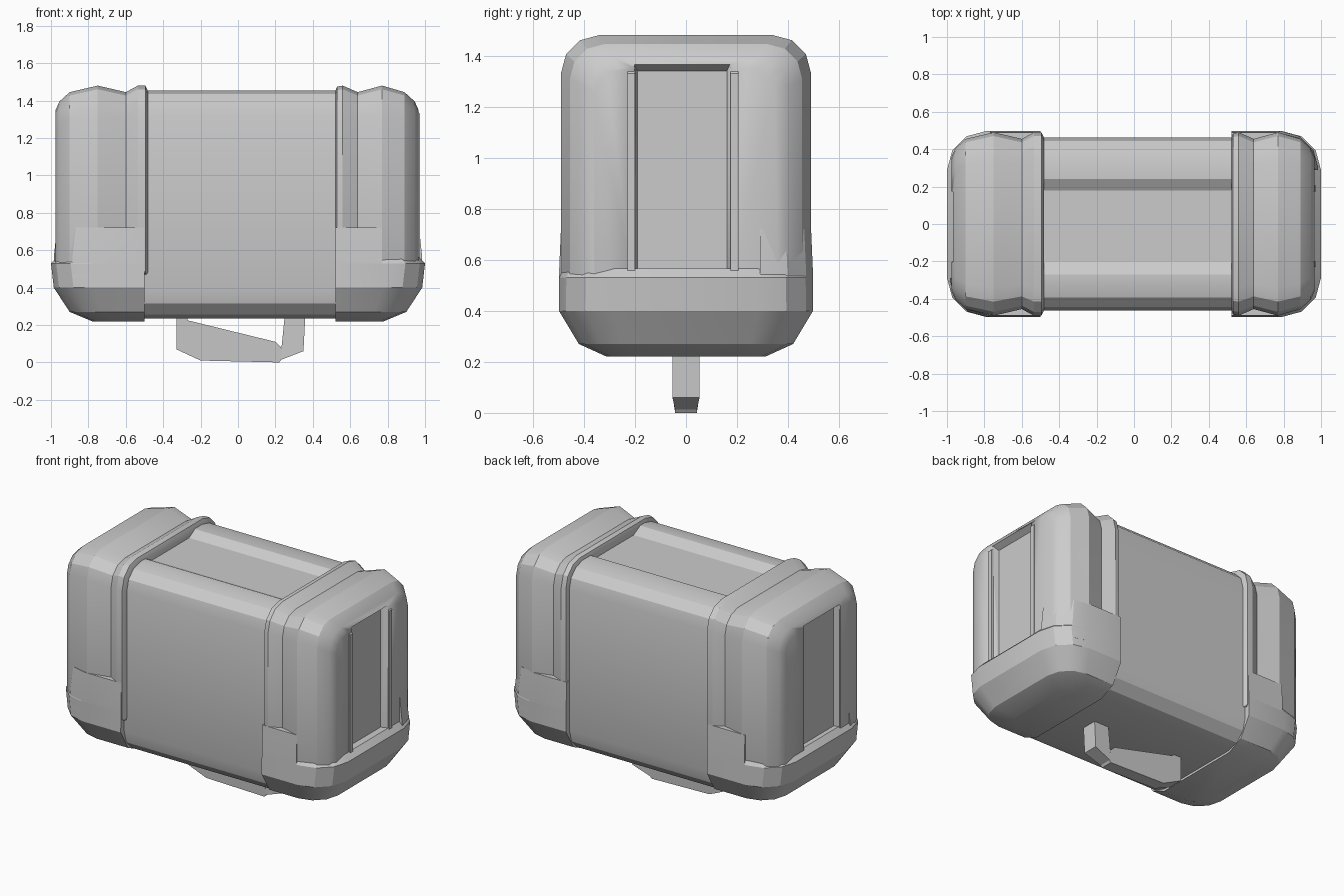
import bpy, bmesh, math

if "Cube" in bpy.data.objects:
    bpy.data.objects.remove(bpy.data.objects["Cube"])

def finish(name, bm):
    bmesh.ops.recalc_face_normals(bm, faces=bm.faces)
    me = bpy.data.meshes.new(name)
    bm.to_mesh(me)
    bm.free()
    ob = bpy.data.objects.new(name, me)
    bpy.context.collection.objects.link(ob)
    bpy.ops.object.select_all(action='DESELECT')
    ob.select_set(True)
    bpy.context.view_layer.objects.active = ob
    bpy.ops.object.shade_smooth_by_angle(angle=math.radians(25))
    return ob

def loft(name, rings):
    """Skin a closed solid through rings of 3D points."""
    bm = bmesh.new()
    vs = [[bm.verts.new(p) for p in r] for r in rings]
    n = len(vs[0])
    for a, b in zip(vs, vs[1:]):
        for i in range(n):
            j = (i + 1) % n
            bm.faces.new((a[i], a[j], b[j], b[i]))
    bm.faces.new(vs[0])
    bm.faces.new(vs[-1])
    return finish(name, bm)

def arc(cx, cy, r, a0, a1, n=3):
    return [(cx + r * math.cos(math.radians(a0 + (a1 - a0) * i / n)),
             cy + r * math.sin(math.radians(a0 + (a1 - a0) * i / n))) for i in range(n + 1)]

def section(hw, z0, z1, rb, rt, channel=0):
    """Rounded case cross-section in (y, z), optional channel along the top."""
    top = [(0.24, z1), (0.18, z1 - channel), (-0.2, z1 - channel), (-0.27, z1)] if channel else []
    return (arc(hw - rt, z1 - rt, rt, 0, 90) + top + arc(-hw + rt, z1 - rt, rt, 90, 180)
            + arc(-hw + rb, z0 + rb, rb, 180, 270) + arc(hw - rb, z0 + rb, rb, 270, 360))

# Main middle body
mid = section(0.462, 0.235, 1.455, 0.16, 0.14, channel=0.035)
loft("main_body", [[(x, y, z) for y, z in mid] for x in (-0.58, 0.58)])

# End blocks: strap ridge, groove, then rounded end
profiles = {
    -1: [(.48, .03), (.495, 0), (.535, 0), (.60, .035), (.75, 0), (.90, .035), (.955, .085), (.975, .13)],
    1: [(.52, .03), (.53, .005), (.56, 0), (.64, .035), (.77, 0), (.89, .035), (.945, .085), (.965, .13)],
}
for s, label in ((-1, "left"), (1, "right")):
    rings = []
    for x, d in profiles[s]:
        pts = section(0.49 - d, 0.47, 1.48 - d, 0.02, 0.15 - d * 0.4)
        rings.append([(s * x, y, z) for y, z in pts])
    block = loft(label + "_end_block", rings)

    # Recessed panel in the end face
    depth = 0.05 if s == 1 else 0.035
    cut = [[(s * (0.97 - depth), y, z) for y, z in ((-.19, .5), (.16, .5), (.16, 1.34), (-.19, 1.34))],
           [(s * 1.05, y, z) for y, z in ((-.23, .5), (.20, .5), (.20, 1.42), (-.23, 1.42))]]
    cutter = loft(label + "_panel_cutter", cut)
    cutter.hide_render = True
    cutter.display_type = 'WIRE'
    mod = block.modifiers.new("panel", 'BOOLEAN')
    mod.operation = 'DIFFERENCE'
    mod.solver = 'EXACT'
    mod.object = cutter

    # Thin raised ribs beside the panel
    for y0 in (-0.215, 0.19):
        side = [(.88, .5), (.972, .5), (.972, 1.33), (.90, 1.40), (.88, 1.38)]
        loft(label + "_end_rib", [[(s * x, y0 + w, z) for x, z in side] for w in (-.015, .015)])

    # Flared bottom cap
    xi = 0.52 if s == 1 else 0.50
    rings = []
    for z, xo, hw, r in ((.22, .78, .31, .12), (.27, .90, .42, .17), (.40, .985, .498, .21),
                         (.53, 1.0, .497, .21), (.565, .965, .48, .20)):
        plan = [(xi, -hw)] + arc(xo - r, -hw + r, r, 270, 360) + arc(xo - r, hw - r, r, 0, 90) + [(xi, hw)]
        rings.append([(s * x, y, z) for x, y in plan])
    loft(label + "_bottom_cap", rings)

    # Raised guards above the cap; diagonal corners wrap round to the end
    for t in (-1, 1):
        rings = []
        for z, xo, hw in ((.45, .985, .497), (.56, .985, .497), (.72, .968, .490)):
            if s == t:
                plan = [(xi, .29), (xo, .29)] + arc(xo - .2, hw - .2, .2, 0, 90) + [(xi, hw)]
            else:
                plan = [(xi, .29), (.77, .29), (.77, hw), (xi, hw)]
            rings.append([(s * x, t * y, z) for x, y in plan])
        loft(label + ("_back" if t > 0 else "_front") + "_guard", rings)

# Bottom handle: slanted grip and upright post
def bar(name, pts):
    def ring(y):
        return [(x, y * (0.8 if z < 0.04 else 1), z) for x, z in pts]
    loft(name, [ring(-0.053), ring(0.053)])

bar("handle_grip", [(-.33, .25), (-.33, .07), (-.20, .01), (.22, 0), (.235, .02), (.23, .08), (.20, .11), (-.27, .225), (-.27, .25)])
bar("handle_post", [(.22, .01), (.35, .06), (.36, .25), (.25, .25), (.235, .1)])
